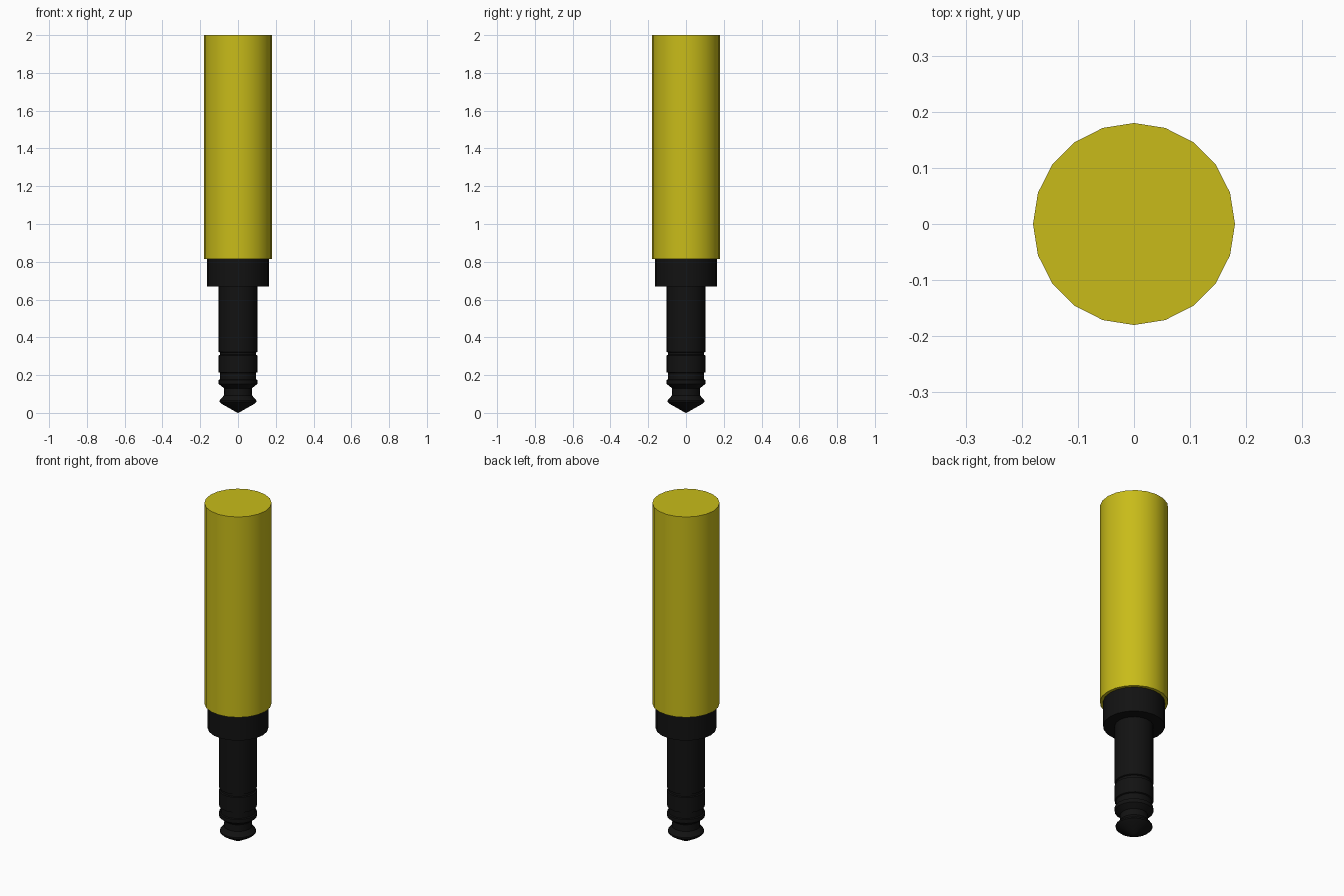
import bpy, math

if "Cube" in bpy.data.objects:
    bpy.data.objects.remove(bpy.data.objects["Cube"])

SIDES = 20


def material(name, rgb):
    m = bpy.data.materials.new(name)
    m.diffuse_color = (*rgb, 1)
    m.use_nodes = True
    m.node_tree.nodes["Principled BSDF"].inputs["Base Color"].default_value = m.diffuse_color
    return m


def lathe(name, profile, mat):
    """Revolve (radius, z) points, listed bottom to top, around z."""
    verts, rings, faces = [], [], []
    for r, z in profile:
        n = SIDES if r > 0 else 1
        start = len(verts)
        for i in range(n):
            a = 2 * math.pi * i / SIDES
            verts.append((r * math.cos(a), r * math.sin(a), z))
        rings.append([start + i % n for i in range(SIDES)])
    for low, high in zip(rings, rings[1:]):
        for i in range(SIDES):
            j = (i + 1) % SIDES
            quad = [low[i], low[j], high[j], high[i]]
            faces.append(list(dict.fromkeys(quad)))
    # flat end caps where the profile is open
    if profile[0][0] > 0:
        faces.append(rings[0][::-1])
    if profile[-1][0] > 0:
        faces.append(rings[-1])
    mesh = bpy.data.meshes.new(name)
    mesh.from_pydata(verts, [], faces)
    mesh.materials.append(mat)
    obj = bpy.data.objects.new(name, mesh)
    bpy.context.collection.objects.link(obj)
    bpy.context.view_layer.objects.active = obj
    obj.select_set(True)
    bpy.ops.object.shade_smooth_by_angle(angle=math.radians(30))
    obj.select_set(False)
    return obj


yellow = material("yellow", (0.58, 0.50, 0.01))
black = material("black", (0.006, 0.006, 0.006))

# Long sleeve
lathe("sleeve", [(0.18, 0.815), (0.18, 2.0)], yellow)

# Collar and stepped plug shaft with grooves, neck and pointed tip
lathe("plug", [
    (0, 0), (0.02, 0.01), (0.085, 0.047), (0.097, 0.058), (0.097, 0.066),
    (0.075, 0.092), (0.073, 0.13), (0.102, 0.153), (0.102, 0.175),
    (0.095, 0.178), (0.095, 0.212), (0.102, 0.215),
    (0.102, 0.305), (0.095, 0.308), (0.095, 0.32), (0.102, 0.323),
    (0.102, 0.67), (0.163, 0.67), (0.163, 0.815)], black)
